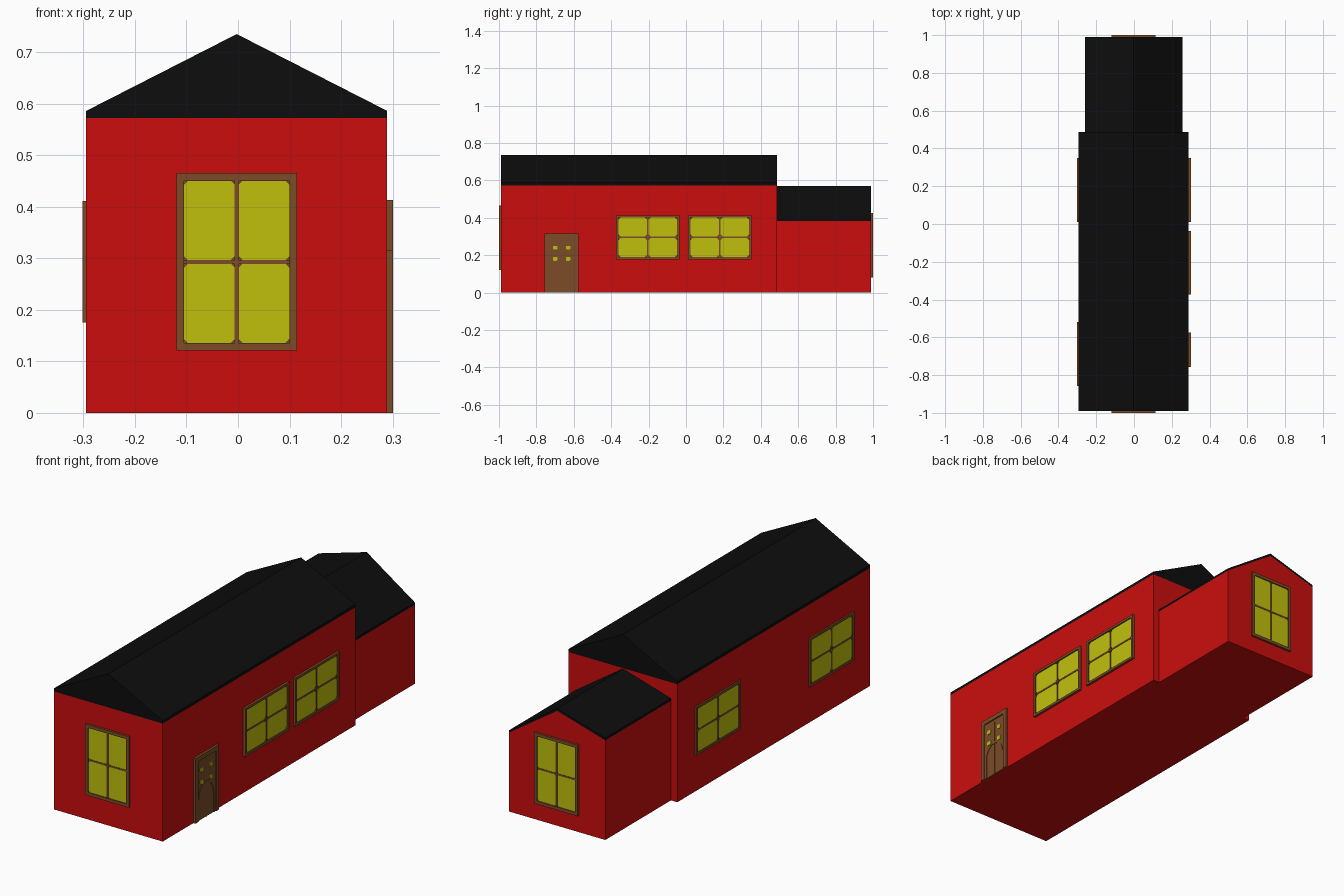
import bpy, bmesh, math
from mathutils import Vector

if "Cube" in bpy.data.objects:
    bpy.data.objects.remove(bpy.data.objects["Cube"])


def material(name, rgb):
    m = bpy.data.materials.new(name)
    m.diffuse_color = (*rgb, 1.0)
    m.use_nodes = True
    m.node_tree.nodes["Principled BSDF"].inputs["Base Color"].default_value = m.diffuse_color
    return m


RED = material("red_wall", (0.6, 0.004, 0.004))
BLACK = material("black_roof", (0.004, 0.004, 0.004))
BROWN = material("brown_wood", (0.2, 0.07, 0.02))
YELLOW = material("yellow_glass", (0.53, 0.53, 0.004))

CX = -0.0025  # centre line of the house


def prism(bm, outline, origin, u, n, d0, d1, mat=0):
    """Extrude a (u, z) outline from distance d0 to d1 along n."""
    origin, u, n = Vector(origin), Vector(u), Vector(n)
    rings = [[bm.verts.new(origin + u * a + n * d + Vector((0, 0, b)))
              for a, b in outline] for d in (d0, d1)]
    faces = [bm.faces.new(rings[0]), bm.faces.new(rings[1])]
    k = len(outline)
    for i in range(k):
        j = (i + 1) % k
        faces.append(bm.faces.new((rings[0][i], rings[0][j], rings[1][j], rings[1][i])))
    for f in faces:
        f.material_index = mat


def rect(a0, a1, b0, b1):
    return [(a0, b0), (a1, b0), (a1, b1), (a0, b1)]


def clipped(a0, a1, b0, b1, c):
    return [(a0 + c, b0), (a1 - c, b0), (a1, b0 + c), (a1, b1 - c),
            (a1 - c, b1), (a0 + c, b1), (a0, b1 - c), (a0, b0 + c)]


def finish(name, bm, mats):
    bmesh.ops.recalc_face_normals(bm, faces=bm.faces)
    me = bpy.data.meshes.new(name)
    bm.to_mesh(me)
    bm.free()
    for m in mats:
        me.materials.append(m)
    ob = bpy.data.objects.new(name, me)
    bpy.context.collection.objects.link(ob)


def block(name, outline, y0, y1, mat):
    bm = bmesh.new()
    prism(bm, outline, (CX, 0, 0), (1, 0, 0), (0, 1, 0), y0, y1)
    finish(name, bm, [mat])


# Main house: walls and solid black gabled roof
W = 0.292
block("main_walls", rect(-W, W, 0, 0.572), -0.99, 0.487, RED)
block("main_roof", [(-W, 0.572), (W, 0.572), (W, 0.586), (0, 0.735), (-W, 0.586)],
      -0.99, 0.487, BLACK)

# Rear annex: red gable with uneven eaves, thin roof on top
A = 0.258
block("annex_walls", [(-A, 0), (A, 0), (A, 0.383), (0, 0.557), (-A, 0.483)],
      0.48, 0.99, RED)
block("annex_roof", [(-A, 0.483), (0, 0.557), (A, 0.383), (A, 0.394), (0, 0.569), (-A, 0.494)],
      0.48, 0.99, BLACK)


def frame_bars(bm, w, z0, z1, t, place, d, bottom=True):
    prism(bm, rect(-w, -w + t, z0, z1), *place, 0, d)
    prism(bm, rect(w - t, w, z0, z1), *place, 0, d)
    prism(bm, rect(-w + t, w - t, z1 - t, z1), *place, 0, d)
    if bottom:
        prism(bm, rect(-w + t, w - t, z0, z0 + t), *place, 0, d)


def window(name, origin, u, n, w, z0, z1, t, d, clip):
    """Wooden frame with cross bars, backing board and four glass panes."""
    bm = bmesh.new()
    place = (origin, u, n)
    frame_bars(bm, w, z0, z1, t, place, d)
    zc, h = (z0 + z1) / 2, 0.004
    prism(bm, rect(-w + t, w - t, z0 + t, z1 - t), *place, 0, 0.002)
    prism(bm, rect(-h, h, z0 + t, z1 - t), *place, 0, d * 0.75)
    prism(bm, rect(-w + t, w - t, zc - h, zc + h), *place, 0, d * 0.7)
    for a0, a1 in ((-w + t, -h), (h, w - t)):
        for b0, b1 in ((z0 + t, zc - h), (zc + h, z1 - t)):
            prism(bm, clipped(a0, a1, b0, b1, clip), *place, 0.001, d * 0.5, 1)
    finish(name, bm, [BROWN, YELLOW])


# End windows
window("front_window", (CX, -0.99, 0), (1, 0, 0), (0, -1, 0), 0.117, 0.121, 0.465, 0.015, 0.01, 0.006)
window("back_window", (CX, 0.99, 0), (1, 0, 0), (0, 1, 0), 0.117, 0.081, 0.425, 0.015, 0.01, 0.006)

# Side windows
for i, y in enumerate((-0.205, 0.18)):
    window(f"right_window_{i + 1}", (CX + W, y, 0), (0, 1, 0), (1, 0, 0),
           0.169, 0.178, 0.413, 0.012, 0.0115, 0.012)
for i, y in enumerate((-0.688, 0.18)):
    window(f"left_window_{i + 1}", (CX - W, y, 0), (0, 1, 0), (-1, 0, 0),
           0.17, 0.175, 0.411, 0.012, 0.0075, 0.012)

# Door: frame, leaf, arched trim, centre strip and four small panes
bm = bmesh.new()
place = ((CX + W, -0.665, 0), (0, 1, 0), (1, 0, 0))
frame_bars(bm, 0.091, 0, 0.315, 0.022, place, 0.0115, bottom=False)
prism(bm, rect(-0.069, 0.069, 0, 0.293), *place, 0, 0.006)
arch = [(r * math.cos(t), 0.1 + 1.2 * r * math.sin(t))
        for r in (0.062, 0.054) for t in [math.pi * i / 10 for i in range(11)]]
for i in range(10):
    prism(bm, [arch[i], arch[i + 1], arch[i + 12], arch[i + 11]], *place, 0.005, 0.0085)
for s in (-1, 1):
    prism(bm, rect(s * 0.058 - 0.004, s * 0.058 + 0.004, 0, 0.1), *place, 0.005, 0.0085)
    for z in (0.18, 0.24):
        prism(bm, clipped(s * 0.035 - 0.012, s * 0.035 + 0.012, z - 0.01, z + 0.01, 0.004),
              *place, 0.005, 0.0095, 1)
prism(bm, rect(-0.004, 0.004, 0, 0.28), *place, 0.005, 0.008)
finish("door", bm, [BROWN, YELLOW])
